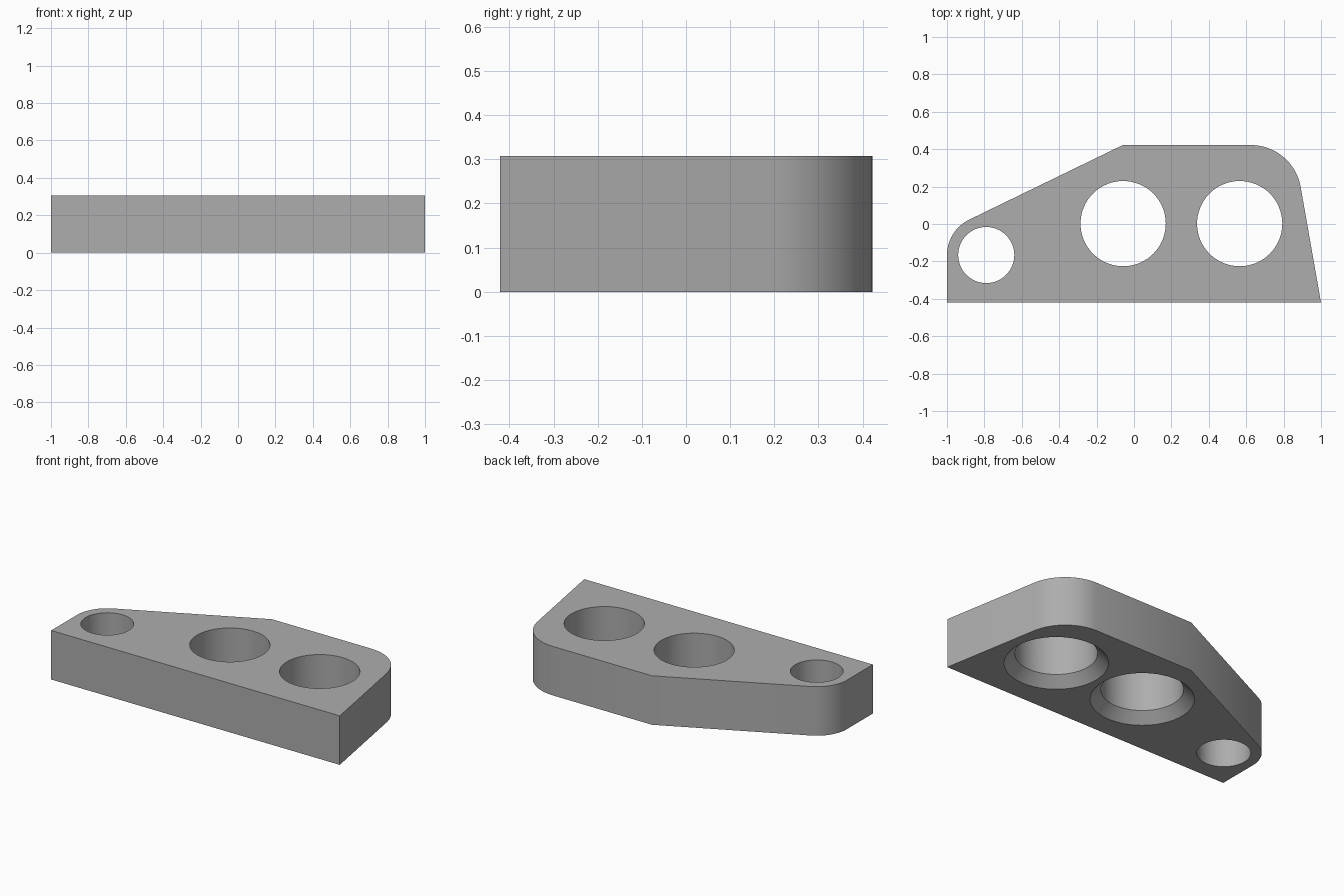
import bpy
import bmesh
from math import cos, sin, radians, tau

cube = bpy.data.objects.get("Cube")
if cube:
    bpy.data.objects.remove(cube, do_unlink=True)

HEIGHT = 0.307

grey = bpy.data.materials.new("plain grey")
grey.use_nodes = True
colour = (0.42, 0.42, 0.42, 1)
grey.diffuse_color = colour
grey.node_tree.nodes["Principled BSDF"].inputs["Base Color"].default_value = colour


def make_object(name, bm):
    bmesh.ops.recalc_face_normals(bm, faces=bm.faces)
    mesh = bpy.data.meshes.new(name)
    bm.to_mesh(mesh)
    bm.free()
    mesh.materials.append(grey)
    obj = bpy.data.objects.new(name, mesh)
    bpy.context.collection.objects.link(obj)
    return obj


def arc(cx, cy, r, start, end, steps=16):
    angles = [radians(start + (end - start) * i / steps) for i in range(steps + 1)]
    return [(cx + r * cos(a), cy + r * sin(a)) for a in angles]


def lathe(name, x, y, profile, sides=64):
    """Closed turned solid from (radius, z) pairs."""
    bm = bmesh.new()
    rings = [[bm.verts.new((x + r * cos(tau * i / sides), y + r * sin(tau * i / sides), z))
              for i in range(sides)] for r, z in profile]
    for low, high in zip(rings, rings[1:]):
        for i in range(sides):
            j = (i + 1) % sides
            bm.faces.new((low[i], low[j], high[j], high[i]))
    bm.faces.new(rings[0])
    bm.faces.new(rings[-1])
    return make_object(name, bm)


# Plate: straight front, leaning right side, two rounded back corners
outline = [(-1, -0.421), (1, -0.421)]
outline += arc(0.625, 0.152, 0.27, 10, 90)
outline += [(-0.06, 0.422)]
outline += arc(-0.79, -0.166, 0.21, 115.6, 180)
bm = bmesh.new()
base = bm.faces.new([bm.verts.new((x, y, 0)) for x, y in outline])
top = bmesh.ops.extrude_face_region(bm, geom=[base], use_keep_orig=True)["geom"]
bmesh.ops.translate(bm, vec=(0, 0, HEIGHT),
                    verts=[v for v in top if isinstance(v, bmesh.types.BMVert)])
plate = make_object("plate", bm)

# Holes: one plain, two countersunk from below
END = HEIGHT + 0.1
countersunk = [(0.35, -0.06), (0.29, 0), (0.23, 0.06), (0.227, END)]
cutters = [
    lathe("small_hole", -0.79, -0.166, [(0.15, -0.1), (0.15, END)]),
    lathe("middle_hole", -0.058, 0.002, countersunk),
    lathe("right_hole", 0.565, 0.002, countersunk),
]
bpy.ops.object.select_all(action="DESELECT")
bpy.context.view_layer.objects.active = plate
plate.select_set(True)
for cutter in cutters:
    mod = plate.modifiers.new(cutter.name, "BOOLEAN")
    mod.operation = "DIFFERENCE"
    mod.solver = "EXACT"
    mod.object = cutter
    bpy.ops.object.modifier_apply(modifier=mod.name)
    bpy.data.objects.remove(cutter, do_unlink=True)

bpy.ops.object.shade_smooth_by_angle(angle=radians(30))
